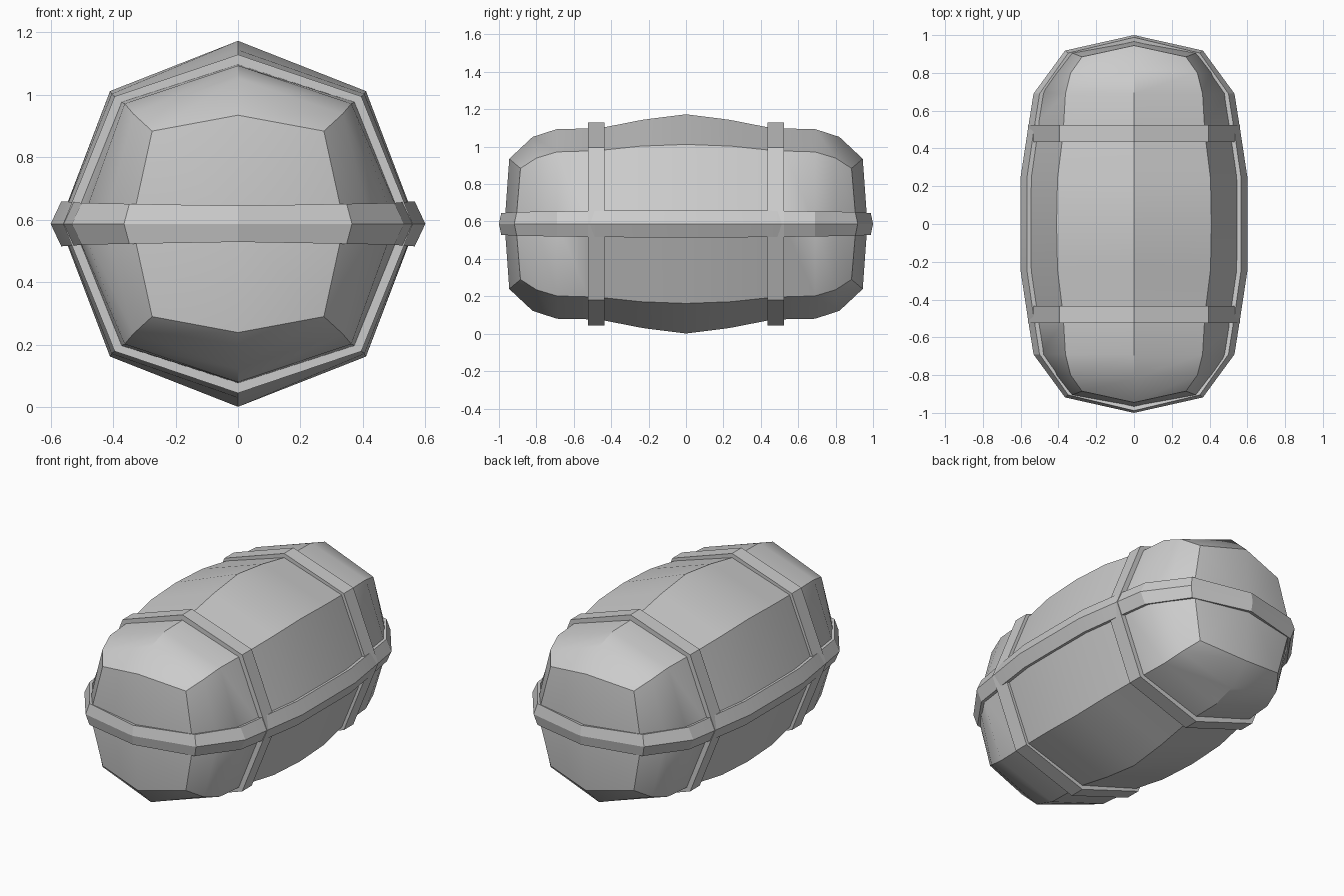
import bpy, bmesh, math

if "Cube" in bpy.data.objects:
    bpy.data.objects.remove(bpy.data.objects["Cube"])

CZ = 0.587  # height of the barrel axis


def finish(bm, name, angle):
    bmesh.ops.recalc_face_normals(bm, faces=bm.faces)
    me = bpy.data.meshes.new(name)
    bm.to_mesh(me)
    bm.free()
    ob = bpy.data.objects.new(name, me)
    bpy.context.collection.objects.link(ob)
    ob.location.z = CZ
    bpy.ops.object.select_all(action='DESELECT')
    ob.select_set(True)
    bpy.context.view_layer.objects.active = ob
    bpy.ops.object.shade_smooth_by_angle(angle=math.radians(angle))
    return ob


def loft(bm, rings, closed=False):
    """Bridge a list of closed point rings with quads."""
    vs = [[bm.verts.new(p) for p in r] for r in rings]
    pairs = list(zip(vs, vs[1:])) + ([(vs[-1], vs[0])] if closed else [])
    for a, b in pairs:
        for i in range(len(a)):
            j = (i + 1) % len(a)
            bm.faces.new((a[i], a[j], b[j], b[i]))
    return vs


def octagon(top, corner, side):
    """Eight points from (z, y), (x, z, y), (x, y)."""
    (tz, ty), (cx, cz, cy), (sx, sy) = top, corner, side
    return [(0, ty, tz), (cx, cy, cz), (sx, sy, 0), (cx, cy, -cz),
            (0, ty, -tz), (-cx, cy, -cz), (-sx, sy, 0), (-cx, cy, cz)]


# Barrel body: bulging octagonal shell with bevelled, slightly domed ends
top = [(.586, 0), (.557, .23), (.516, .44), (.51, .52), (.507, .69), (.465, .82), (.348, .945)]
corner = [(.41, .425, 0), (.405, .416, .24), (.38, .395, .44), (.373, .39, .52),
          (.363, .385, .69), (.335, .352, .80), (.275, .297, .885)]
side = [(.572, 0), (.57, .25), (.542, .44), (.53, .52), (.502, .69), (.425, .80), (.34, .91)]
half = [octagon(*p) for p in zip(top, corner, side)]
flip = [[(x, -y, z) for x, y, z in r] for r in half[:0:-1]]
bm = bmesh.new()
vs = loft(bm, flip + half)
for ring, y in ((vs[0], -.97), (vs[-1], .97)):
    c = bm.verts.new((0, y, 0))
    for i in (0, 2, 4, 6):
        bm.faces.new((c, ring[i], ring[i + 1], ring[(i + 2) % 8]))
finish(bm, "barrel_body", 32)

# Two octagonal hoops
for name, y in (("front_hoop", -.48), ("back_hoop", .48)):
    rings = []
    for d, dy in ((0, -.045), (0, .045), (-.06, .045), (-.06, -.045)):
        yy = y + dy
        rings.append(octagon((.542 + d, yy), (.395 + d * .7, .408 + d * .7, yy), (.56 + d, yy)))
    bm = bmesh.new()
    loft(bm, rings, closed=True)
    finish(bm, name, 25)

# Horizontal band around the middle, with a V-shaped section
# (outer centre x, y), (outer edge x, y), (inner x, y), half height
quarter = [((.6, .25), (.566, .25), (.53, .25), .072),
           ((.562, .5), (.53, .5), (.495, .5), .070),
           ((.532, .69), (.5, .69), (.465, .69), .067),
           ((.365, .918), (.348, .905), (.322, .875), .064),
           ((0, 1.0), (0, .988), (0, .95), .058)]


def section(q, sx, sy):
    (ax, ay), (bx, by), (cx, cy), h = q
    pts = [(bx, by, h), (ax, ay, 0), (bx, by, -h), (cx, cy, -h * .88), (cx, cy, h * .88)]
    return [(x * sx, y * sy, z) for x, y, z in pts]


loop = [section(q, 1, 1) for q in quarter]
loop += [section(q, -1, 1) for q in quarter[-2::-1]]
loop += [section(q, -1, -1) for q in quarter]
loop += [section(q, 1, -1) for q in quarter[-2::-1]]
bm = bmesh.new()
loft(bm, loop, closed=True)
finish(bm, "middle_band", 25)
